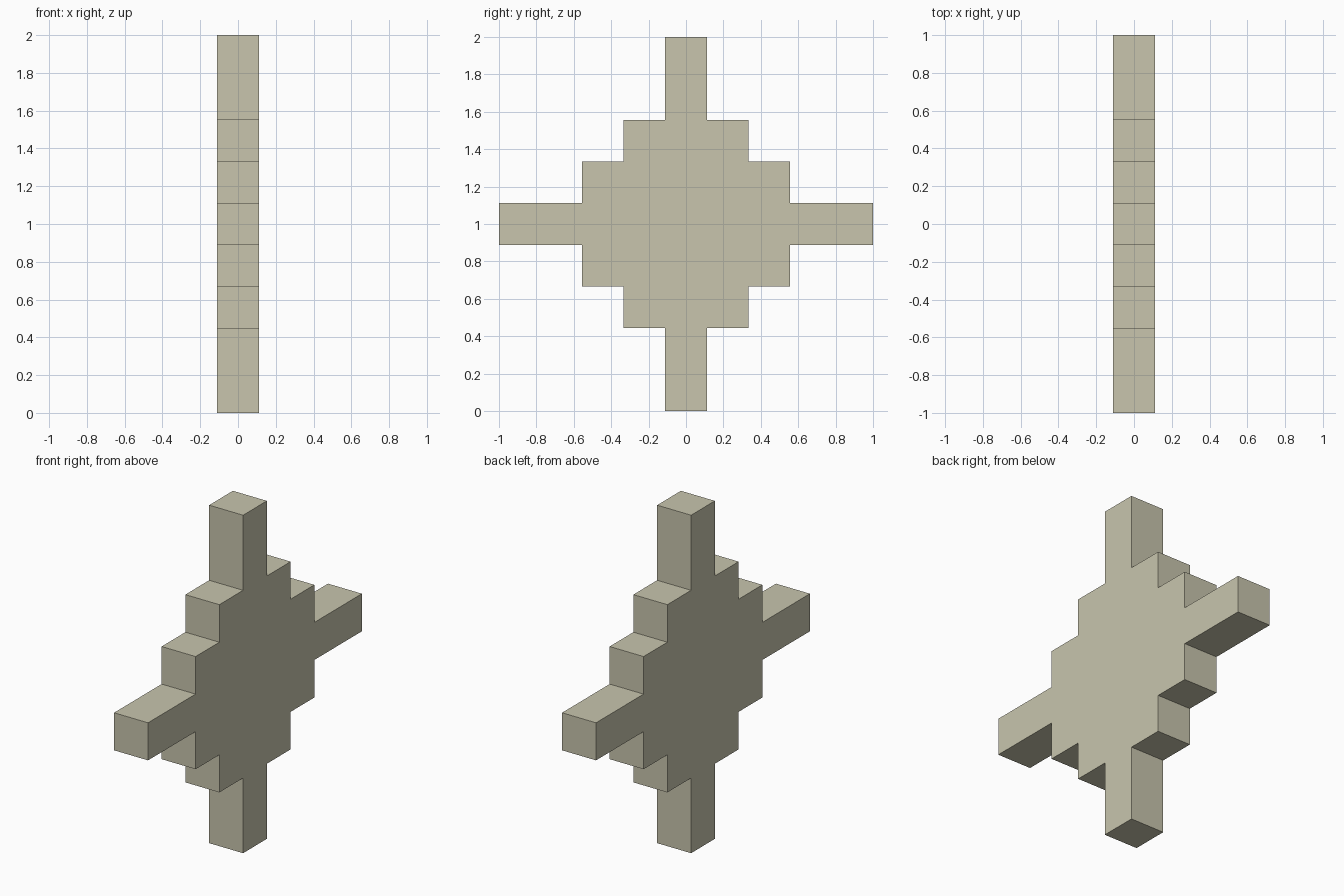
import bpy
import bmesh

if "Cube" in bpy.data.objects:
    bpy.data.objects.remove(bpy.data.objects["Cube"])

UNIT = 1 / 9  # half the width of one step

# Single flat colour
mat = bpy.data.materials.new("pale khaki")
mat.diffuse_color = (0.58, 0.56, 0.42, 1.0)
mat.use_nodes = True
mat.node_tree.nodes["Principled BSDF"].inputs["Base Color"].default_value = mat.diffuse_color

# One quarter of the stepped star outline, turned four times about the centre
quarter = [(9, 1), (5, 1), (5, 3), (3, 3), (3, 5), (1, 5), (1, 9)]
outline = []
for _ in range(4):
    outline += quarter
    quarter = [(-z, y) for y, z in quarter]

# Stepped star plate, extruded along x
bm = bmesh.new()
verts = [bm.verts.new((-UNIT, y * UNIT, 1 + z * UNIT)) for y, z in outline]
face = bm.faces.new(verts)
extruded = bmesh.ops.extrude_face_region(bm, geom=[face], use_keep_orig=True)
moved = [v for v in extruded["geom"] if isinstance(v, bmesh.types.BMVert)]
bmesh.ops.translate(bm, verts=moved, vec=(2 * UNIT, 0, 0))
bmesh.ops.recalc_face_normals(bm, faces=bm.faces)

mesh = bpy.data.meshes.new("stepped_star")
bm.to_mesh(mesh)
bm.free()
mesh.materials.append(mat)
bpy.context.collection.objects.link(bpy.data.objects.new("stepped_star", mesh))
